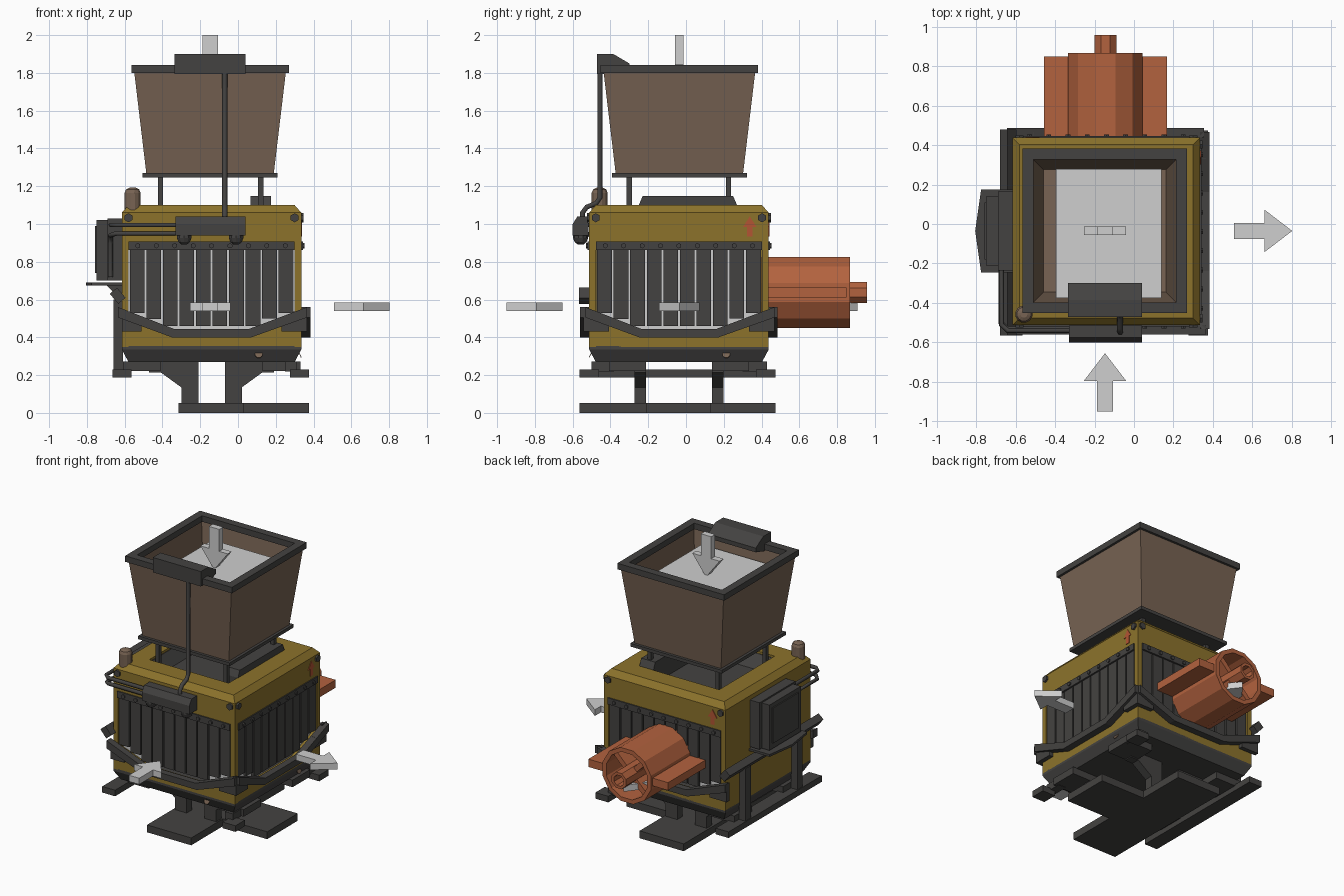
import bpy, bmesh, math
from mathutils import Matrix, Vector

CX, CY = -0.14, -0.0375      # machine centre
H = 0.475                    # half width of the body
HX, HY = -0.148, -0.035      # hopper centre


def material(name, srgb):
    m = bpy.data.materials.new(name)
    m.diffuse_color = [((c + 0.055) / 1.055) ** 2.4 for c in srgb] + [1]
    return m


YELLOW = material("mustard paint", (0.55, 0.45, 0.17))
DARK = material("dark metal", (0.265, 0.26, 0.255))
BROWN = material("brown metal", (0.47, 0.39, 0.325))
ORANGE = material("copper orange", (0.70, 0.385, 0.245))
GRAY = material("light gray", (0.81, 0.81, 0.81))
RED = material("red mark", (0.70, 0.33, 0.20))


def finish(name, bm, mat, M=None):
    bmesh.ops.recalc_face_normals(bm, faces=bm.faces)
    me = bpy.data.meshes.new(name)
    if M is not None:
        bm.transform(M)
    bm.to_mesh(me)
    bm.free()
    me.materials.append(mat)
    ob = bpy.data.objects.new(name, me)
    bpy.context.collection.objects.link(ob)
    return ob


def add_box(bm, x0, x1, y0, y1, z0, z1):
    M = Matrix.Translation(((x0 + x1) / 2, (y0 + y1) / 2, (z0 + z1) / 2)) \
        @ Matrix.Diagonal((x1 - x0, y1 - y0, z1 - z0, 1))
    bmesh.ops.create_cube(bm, size=1, matrix=M)


def boxes(name, mat, *dims, M=None):
    bm = bmesh.new()
    for d in dims:
        add_box(bm, *d)
    return finish(name, bm, mat, M)


def prism(name, pts, d0, d1, mat, M=None):
    """Profile in local x/z, extruded along local y."""
    bm = bmesh.new()
    a = [bm.verts.new((u, d0, z)) for u, z in pts]
    b = [bm.verts.new((u, d1, z)) for u, z in pts]
    bm.faces.new(a)
    bm.faces.new(b)
    for i in range(len(pts)):
        j = (i + 1) % len(pts)
        bm.faces.new((a[i], a[j], b[j], b[i]))
    return finish(name, bm, mat, M)


def loft(name, rings, mat, M, sides=4, closed=False):
    """Stack of (radius, height) rings; for four sides radius is half the width."""
    bm = bmesh.new()
    k = math.sqrt(2) if sides == 4 else 1
    rows = [[bm.verts.new((r * k * math.cos((i + 0.5) * math.tau / sides),
                           r * k * math.sin((i + 0.5) * math.tau / sides), z))
             for i in range(sides)] for r, z in rings]
    for n in range(len(rows) if closed else len(rows) - 1):
        p, q = rows[n], rows[(n + 1) % len(rows)]
        for i in range(sides):
            j = (i + 1) % sides
            bm.faces.new((p[i], p[j], q[j], q[i]))
    if not closed:
        bm.faces.new(rows[0])
        bm.faces.new(rows[-1])
    return finish(name, bm, mat, M)


def pipe(name, pts, r, mat=DARK):
    cu = bpy.data.curves.new(name, 'CURVE')
    cu.dimensions = '3D'
    cu.bevel_depth, cu.bevel_resolution, cu.use_fill_caps = r, 1, True
    sp = cu.splines.new('POLY')
    sp.points.add(len(pts) - 1)
    for p, c in zip(sp.points, pts):
        p.co = (*c, 1)
    cu.materials.append(mat)
    bpy.context.collection.objects.link(bpy.data.objects.new(name, cu))


def at(x, y, z=0):
    return Matrix.Translation((x, y, z))


def turn(deg, axis='Z'):
    return Matrix.Rotation(math.radians(deg), 4, axis)


# Body shell: chamfered top ring, corner posts, plain left wall, dark skirt
C = at(CX, CY)
loft("body_top_ring", [(H, 0.905), (H, 1.06), (H - 0.035, 1.10), (0.31, 1.10), (0.31, 1.06), (0.34, 0.905)],
     YELLOW, C, closed=True)
boxes("corner_posts", YELLOW, *[(sx * 0.4575 - 0.0175, sx * 0.4575 + 0.0175, sy * 0.4575 - 0.0175,
                                 sy * 0.4575 + 0.0175, 0.35, 0.91) for sx in (-1, 1) for sy in (-1, 1)], M=C)
boxes("left_wall", YELLOW, (-H, -H + 0.03, -H, H, 0.35, 0.91), M=C)
loft("skirt", [(H - 0.035, 0.27), (H, 0.335), (H, 0.355)], DARK, C)
boxes("inner_deck", DARK, (-0.33, 0.33, -0.33, 0.33, 0.97, 1.0), M=C)
loft("inner_funnel", [(0.309, 1.085), (0.305, 1.085), (0.25, 1.0), (0.309, 1.0)], DARK, C, closed=True)

# Louvred sides: front, right and back
for side, deg in (("front", 0), ("right", 90), ("back", 180)):
    M = C @ turn(deg)
    prism(side + "_lower_panel", [(-H, 0.35), (H, 0.35), (H, 0.53), (0.20, 0.43), (-0.20, 0.43), (-H, 0.53)],
          -H, -H + 0.03, YELLOW, M)
    prism(side + "_bumper", [(-H - 0.02, 0.505), (-0.21, 0.40), (0.21, 0.40), (H + 0.03, 0.505), (H + 0.03, 0.56),
                             (0.20, 0.445), (-0.20, 0.445), (-H - 0.02, 0.56)], -H - 0.048, -H, DARK, M)
    boxes(side + "_bumper_mounts", DARK, (0.37, H + 0.03, -H - 0.03, -H, 0.43, 0.51),
          (-H, -0.37, -H - 0.03, -H, 0.43, 0.51), M=M)
    boxes(side + "_louvre_rail", DARK, (-0.44, 0.44, -H - 0.008, -H + 0.03, 0.862, 0.908), M=M)
    slats = []
    for i in range(10):
        u = -0.394 + i * 0.0876
        low = 0.46 if abs(u) < 0.22 else 0.46 + (abs(u) - 0.2) * 0.36
        slats.append((u - 0.039, u + 0.039, -H + 0.004, -H + 0.025, low, 0.88))
    boxes(side + "_slats", DARK, *slats, M=M)
    boxes(side + "_flow_panel", GRAY, (-0.435, 0.435, -0.425, -0.42, 0.44, 0.88), M=M)
    for i in range(9):
        loft(side + "_rail_bolt", [(0.014, 0), (0.014, 0.008)], DARK,
             M @ at(-0.39 + i * 0.0975, -H - 0.008, 0.885) @ turn(90, 'X'), 6)
    for u in (-0.44, 0.44):
        loft(side + "_corner_bolt", [(0.024, 0), (0.024, 0.012)], DARK,
             M @ at(u, -H, 1.033) @ turn(90, 'X'), 6)
    if side != "front":
        prism(side + "_up_mark", [(0.36, 0.935), (0.39, 0.935), (0.39, 0.985), (0.41, 0.985), (0.375, 1.04),
                                  (0.34, 0.985), (0.36, 0.985)], -H - 0.004, -H, RED, M)
    if side != "back":
        loft(side + "_rust_spot", [(0.022, 0), (0.022, 0.004)], BROWN,
             M @ at(0.25, -H + 0.01, 0.31) @ turn(65, 'X'), 8)

# Feet: T-shaped floor plate, legs, left skid and right corner pads
boxes("floor_plate", DARK, (-0.315, 0.03, -0.565, 0.475, 0, 0.052), (0.03, 0.375, -0.21, 0.13, 0, 0.052))
for sx in (-1, 1):
    for sy in (-1, 1):
        M = C @ Matrix.Diagonal((sx, sy, 1, 1))
        prism("leg", [(0.07, 0.05), (0.16, 0.05), (0.16, 0.135), (0.27, 0.215), (0.33, 0.215), (0.33, 0.272),
                      (0.07, 0.272)], 0.175, 0.235, DARK, M)
        boxes("leg_arm", DARK, (0.27, 0.47, 0.175, 0.37, 0.222, 0.272), M=M)
boxes("left_skid", DARK, (-0.665, -0.565, -0.565, 0.475, 0.187, 0.23))
boxes("right_pads", DARK, (0.275, 0.375, -0.565, -0.46, 0.187, 0.23), (0.275, 0.375, 0.37, 0.475, 0.187, 0.23),
      (0.25, 0.31, -0.50, -0.38, 0.22, 0.272), (0.25, 0.31, 0.30, 0.43, 0.22, 0.272))
boxes("left_posts", DARK, (-0.66, -0.61, -0.36, -0.30, 0.2, 0.60), (-0.66, -0.61, 0.22, 0.28, 0.2, 0.60))
boxes("left_rail", DARK, (-0.025, 0.025, -0.5225, 0.5225, -0.035, 0.035),
      M=at(-0.637, -0.043, 0.62) @ turn(-40, 'Y'))

# Hopper with rim, base flange, posts, fill and rim box
HC = at(HX, HY)
loft("hopper", [(0.337, 1.265), (0.402, 1.81), (0.375, 1.81), (0.31, 1.29)], BROWN, HC)
loft("hopper_rim", [(0.417, 1.80), (0.417, 1.842), (0.362, 1.842), (0.362, 1.80)], DARK, HC, closed=True)
loft("hopper_flange", [(0.357, 1.247), (0.357, 1.27)], DARK, HC)
boxes("hopper_posts", DARK, *[(x - 0.014, x + 0.014, y - 0.014, y + 0.014, 1.0, 1.25)
                              for x in (-0.41, 0.12) for y in (-0.30, 0.225)])
boxes("hopper_fill", GRAY, (-0.395, 0.14, -0.375, 0.28, 1.715, 1.72))
prism("rim_box", [(-0.472, 1.795), (-0.472, 1.90), (-0.385, 1.90), (-0.30, 1.85), (-0.30, 1.82), (-0.385, 1.795)],
      -0.04, 0.335, DARK, turn(90))
prism("deck_wedge", [(-0.25, 1.0), (-0.25, 1.10), (-0.23, 1.147), (0.25, 1.147), (0.27, 1.10), (0.27, 1.0)],
      -0.175, -0.065, DARK, turn(90))

# Front junction box with lamps, pipes and top beacon
prism("junction_box", [(-0.60, 0.94), (-0.60, 1.0), (-0.575, 1.04), (-0.515, 1.04), (-0.515, 0.94)],
      -0.04, 0.33, DARK, turn(90))
dome = [(0.04, 0.945), (0.04, 0.925), (0.032, 0.905), (0.016, 0.892)]
for x in (-0.285, -0.01):
    loft("lamp", dome, DARK, at(x, -0.558), 10)
pipe("riser_pipe", [(-0.07, -0.455, 1.84), (-0.07, -0.455, 1.14), (-0.07, -0.475, 1.11), (-0.07, -0.525, 1.09),
                    (-0.07, -0.548, 1.06), (-0.07, -0.548, 1.0)], 0.015)
pipe("upper_side_pipe", [(-0.3, -0.54, 0.995), (-0.64, -0.54, 0.995), (-0.672, -0.51, 0.995),
                         (-0.672, -0.18, 0.995)], 0.013)
pipe("lower_side_pipe", [(-0.3, -0.53, 0.95), (-0.645, -0.53, 0.95), (-0.675, -0.50, 0.94), (-0.675, -0.26, 0.94),
                         (-0.675, -0.24, 0.9), (-0.675, -0.24, 0.72)], 0.013)
loft("beacon", [(0.044, 1.07), (0.044, 1.165), (0.036, 1.183), (0.018, 1.192)], BROWN, at(-0.558, -0.457), 12)

# Control cabinet on the left wall
boxes("cabinet", DARK, (-0.75, -0.61, -0.21, 0.14, 0.70, 1.02))
boxes("cabinet_frame", DARK, (-0.69, -0.61, -0.235, 0.165, 0.70, 1.03))
boxes("cabinet_door", DARK, (-0.758, -0.74, -0.18, 0.11, 0.74, 0.99))
bm = bmesh.new()
base = [(-0.61, -0.245), (-0.775, -0.245), (-0.805, -0.035), (-0.775, 0.175), (-0.61, 0.175)]
f = bm.faces.new([bm.verts.new((x, y, 0.675)) for x, y in base])
g = bmesh.ops.extrude_face_region(bm, geom=[f])
bmesh.ops.translate(bm, vec=(0, 0, 0.016), verts=[v for v in g["geom"] if isinstance(v, bmesh.types.BMVert)])
finish("cabinet_shelf", bm, DARK)
prism("shelf_bracket", [(-0.70, 0.68), (-0.61, 0.68), (-0.61, 0.60), (-0.64, 0.62)], -0.06, -0.01, DARK)

# Rear motor: open housing, hub tube, spokes and side fins
MM = at(-0.145, 0, 0.637) @ turn(-90, 'X')
loft("motor_housing", [(0.195, 0.40), (0.195, 0.868), (0.165, 0.868), (0.165, 0.40)], ORANGE, MM, 12, True)
loft("motor_hub", [(0.06, 0.45), (0.06, 0.957), (0.04, 0.957), (0.04, 0.45)], ORANGE, MM, 8, True)
for a in (45, 135):
    boxes("motor_spokes", ORANGE, (-0.17, -0.05, -0.018, 0.018, 0.60, 0.83),
          (0.05, 0.17, -0.018, 0.018, 0.60, 0.83), M=MM @ turn(a))
boxes("motor_fins", ORANGE, (-0.455, -0.32, 0.42, 0.85, 0.61, 0.665), (0.03, 0.168, 0.42, 0.85, 0.61, 0.665))

# Flow arrows: local x is the pointing direction, tip at the origin
arrow = [(0, 0), (-0.14, 0.107), (-0.14, 0.04), (-0.295, 0.04), (-0.295, -0.04), (-0.14, -0.04), (-0.14, -0.107)]
flat = turn(90, 'X')
for name, M in (("front_arrow", at(-0.147, -0.655, 0.562) @ turn(90) @ flat),
                ("right_arrow", at(0.802, -0.035, 0.562) @ flat),
                ("back_arrow", at(-0.147, 0.907, 0.562) @ turn(90) @ flat),
                ("top_arrow", at(-0.147, -0.035, 1.705) @ turn(90, 'Y'))):
    # the top arrow stands in the x/z plane, so its profile stays upright
    prism(name, arrow, -0.022, 0.022, GRAY, M)
